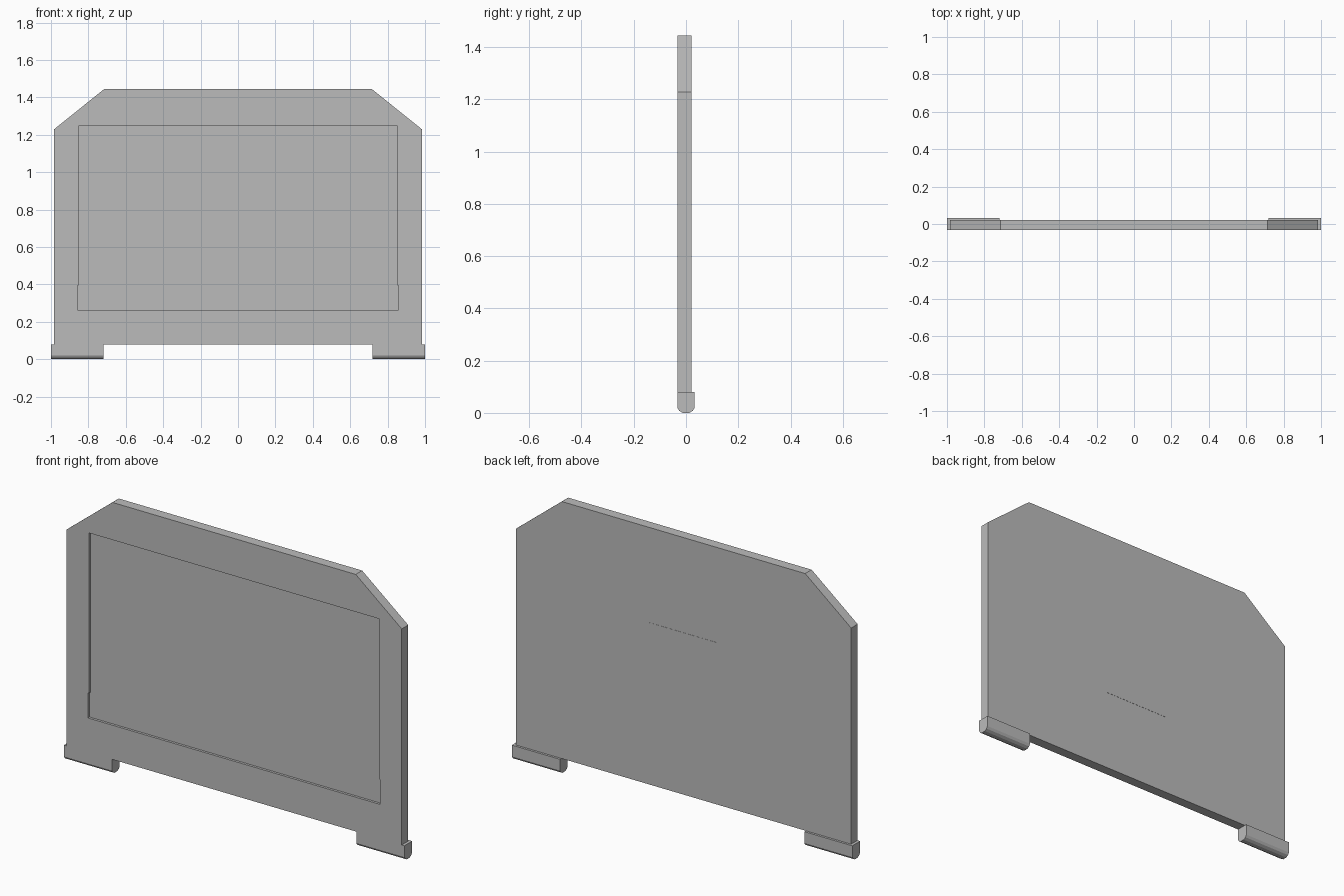
import bpy
import bmesh

cube = bpy.data.objects.get("Cube")
if cube:
    bpy.data.objects.remove(cube, do_unlink=True)

grey = bpy.data.materials.new("plain_grey")
grey.use_nodes = True
grey.diffuse_color = (0.5, 0.5, 0.5, 1)
grey.node_tree.nodes["Principled BSDF"].inputs["Base Color"].default_value = (0.5, 0.5, 0.5, 1)

FRONT, BACK, FOOT_BACK = -0.033, 0.021, 0.033


def prism(name, profile, place, start, end):
    """Extrude a flat profile from start to end; place maps (u, v, depth) to x, y, z."""
    bm = bmesh.new()
    face = bm.faces.new([bm.verts.new(place(u, v, start)) for u, v in profile])
    new = bmesh.ops.extrude_face_region(bm, geom=[face])["geom"]
    shift = [b - a for a, b in zip(place(0, 0, start), place(0, 0, end))]
    bmesh.ops.translate(bm, vec=shift, verts=[v for v in new if isinstance(v, bmesh.types.BMVert)])
    bmesh.ops.recalc_face_normals(bm, faces=bm.faces)
    mesh = bpy.data.meshes.new(name)
    bm.to_mesh(mesh)
    bm.free()
    mesh.materials.append(grey)
    obj = bpy.data.objects.new(name, mesh)
    bpy.context.collection.objects.link(obj)
    return obj


def mirrored(half):
    return half + [(-x, z) for x, z in reversed(half)]


def upright(x, z, y):
    return (x, y, z)


def sideways(y, z, x):
    return (x, y, z)


# Lid panel with clipped top corners
lid = prism("lid_panel", mirrored([(0.985, 0.08), (0.985, 1.228), (0.715, 1.445)]),
            upright, FRONT, BACK)

# Shallow screen recess, slightly wider at its foot
recess = prism("screen_recess_cutter",
               mirrored([(0.858, 0.262), (0.858, 0.395), (0.852, 0.395), (0.852, 1.246)]),
               upright, FRONT - 0.05, FRONT + 0.013)
recess.hide_render = True
cut = lid.modifiers.new("screen_recess", "BOOLEAN")
cut.operation = "DIFFERENCE"
cut.solver = "EXACT"
cut.object = recess
bpy.context.view_layer.objects.active = lid
bpy.ops.object.modifier_apply(modifier=cut.name)
bpy.data.objects.remove(recess, do_unlink=True)

# Square badge plate on the back
prism("back_plate", mirrored([(0.2, 0.52), (0.2, 0.94)]), upright, BACK - 0.003, BACK + 0.001)

# Hinge feet with a rounded-off underside
hinge = mirrored([(0.012, 0), (0.026, 0.008), (FOOT_BACK, 0.02), (FOOT_BACK, 0.08)])
for side, sign in (("left", 1), ("right", -1)):
    prism(side + "_hinge", hinge, sideways, sign * 0.718, sign * 1.0)
